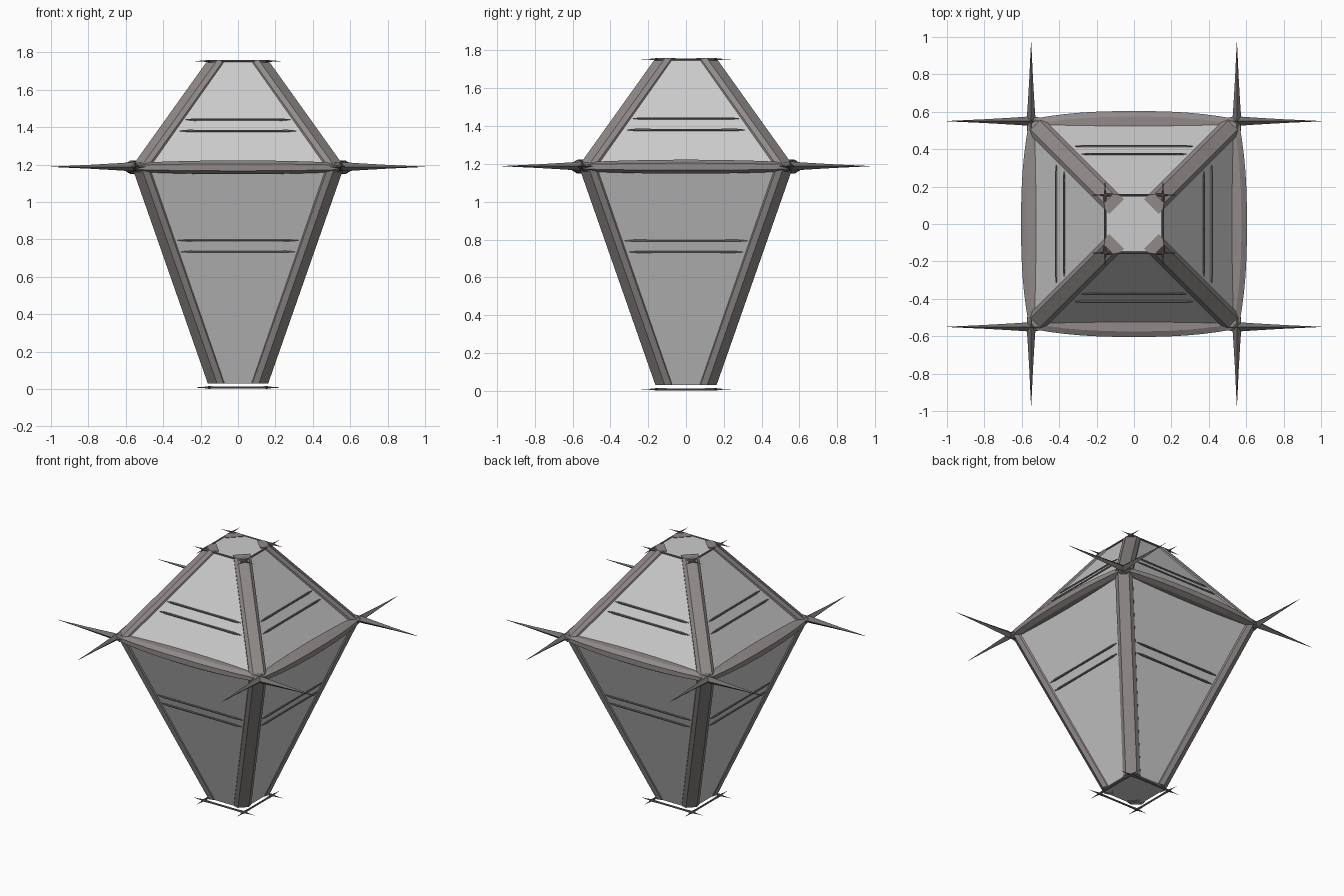
import bpy, bmesh, math
from mathutils import Vector, Matrix

if "Cube" in bpy.data.objects:
    bpy.data.objects.remove(bpy.data.objects["Cube"])

frame_mat = bpy.data.materials.new("frame_grey")
frame_mat.diffuse_color = (0.28, 0.255, 0.25, 1)
frame_mat.use_nodes = True
frame_mat.node_tree.nodes["Principled BSDF"].inputs["Base Color"].default_value = frame_mat.diffuse_color
dark_mat = bpy.data.materials.new("dark_metal")
dark_mat.diffuse_color = (0.17, 0.16, 0.155, 1)
dark_mat.use_nodes = True
dark_mat.node_tree.nodes["Principled BSDF"].inputs["Base Color"].default_value = dark_mat.diffuse_color

Z0, ZM, Z1 = 0.03, 1.185, 1.76        # bottom, waist and top heights
P0, PM, P1 = 0.15, 0.55, 0.148        # panel half widths at those heights


def loft(name, rings, mat=None, turn=0):
    """Skin a list of equal-length point rings, cap the ends, turn about z."""
    bm = bmesh.new()
    vs = [[bm.verts.new(p) for p in r] for r in rings]
    n = len(rings[0])
    for a, b in zip(vs, vs[1:]):
        for i in range(n):
            j = (i + 1) % n
            bm.faces.new((a[i], a[j], b[j], b[i]))
    bm.faces.new(vs[0][::-1])
    bm.faces.new(vs[-1])
    bmesh.ops.recalc_face_normals(bm, faces=bm.faces[:])
    bm.transform(Matrix.Rotation(turn, 4, 'Z'))
    me = bpy.data.meshes.new(name)
    bm.to_mesh(me)
    bm.free()
    ob = bpy.data.objects.new(name, me)
    bpy.context.collection.objects.link(ob)
    if mat:
        me.materials.append(mat)
    return ob


def section(p, z):
    """Square outline with corners cut in two facets."""
    pts = []
    for k in range(4):
        for a in (0, 45, 90):
            t = math.radians(a + 90 * k)
            cx, cy = [(1, 1), (-1, 1), (-1, -1), (1, -1)][k]
            r = 0.06
            pts.append((cx * (p - r) + r * math.cos(t), cy * (p - r) + r * math.sin(t), z))
    return pts


def needle(name, y, z, stations, turn, sides=6, reach=1.0):
    """Rod parallel to x, radius varying along its length, mirrored about x = 0."""
    st = [(-x, r) for x, r in stations] + [(x, r) for x, r in reversed(stations)]
    rings = [[(x * reach, y + r * math.cos(math.tau * i / sides),
               z + r * math.sin(math.tau * i / sides)) for i in range(sides)] for x, r in st]
    return loft(name, rings, dark_mat, turn)


# Lantern panels
loft("panel_body", [section(P0, Z0), section(PM, ZM), section(P1, Z1 - 0.005)])


def face_y(z):
    if z < ZM:
        return P0 + (PM - P0) * (z - Z0) / (ZM - Z0)
    return PM + (P1 - PM) * (z - ZM) / (Z1 - ZM)


beam_profile = [(-0.035, 0), (0.035, 0), (0.055, -0.03), (0.055, -0.06),
                (-0.055, -0.06), (-0.055, -0.03)]
d, t = Vector((1, 1, 0)).normalized(), Vector((-1, 1, 0)).normalized()

for k in range(4):
    turn = k * math.pi / 2

    # Corner beams
    rings = []
    for h, z in ((0.137, Z0), (0.537, ZM - 0.012), (0.537, ZM + 0.012), (0.135, Z1)):
        rings.append([Vector((h, h, z)) + t * u + d * w for u, w in beam_profile])
    loft(f"corner_beam_{k}", rings, frame_mat, turn)

    # Bowed waist rail
    rings = []
    for i in range(13):
        s = -1 + i / 6
        y = 0.56 + 0.044 * (1 - abs(s) ** 2.5)
        hz = 0.024 + 0.013 * (1 - s * s)
        rings.append([(s * 0.55, y, ZM - hz * 0.5), (s * 0.55, y, ZM + hz * 0.5),
                      (s * 0.55, y - 0.03, ZM + hz), (s * 0.55, 0.49, ZM + hz),
                      (s * 0.55, 0.49, ZM - hz), (s * 0.55, y - 0.03, ZM - hz)])
    loft(f"waist_rail_{k}", rings, frame_mat, turn)

    # Long corner spikes
    needle(f"waist_spikes_{k}", 0.55, ZM + 0.003,
           [(1.0, 0.0008), (0.8, 0.010), (0.66, 0.018), (0.57, 0.024), (0.5, 0.02)],
           turn, 4, 1.0 if k % 2 == 0 else 0.97)

    # Small crossed rods around the two ends
    small = [(0.235, 0.0005), (0.19, 0.003), (0.15, 0.008), (0.09, 0.006)]
    needle(f"top_rod_{k}", 0.155, Z1 - 0.007, small, turn)
    needle(f"bottom_rod_{k}", 0.155, 0.008, small, turn)

    # Paired trim lines on the panels
    for j, (z, half) in enumerate(((1.44, 0.28), (1.38, 0.315), (0.793, 0.325), (0.733, 0.305))):
        needle(f"trim_line_{k}_{j}", face_y(z) + 0.002, z,
               [(half, 0.002), (half * 0.85, 0.007), (half * 0.3, 0.006)], turn)
